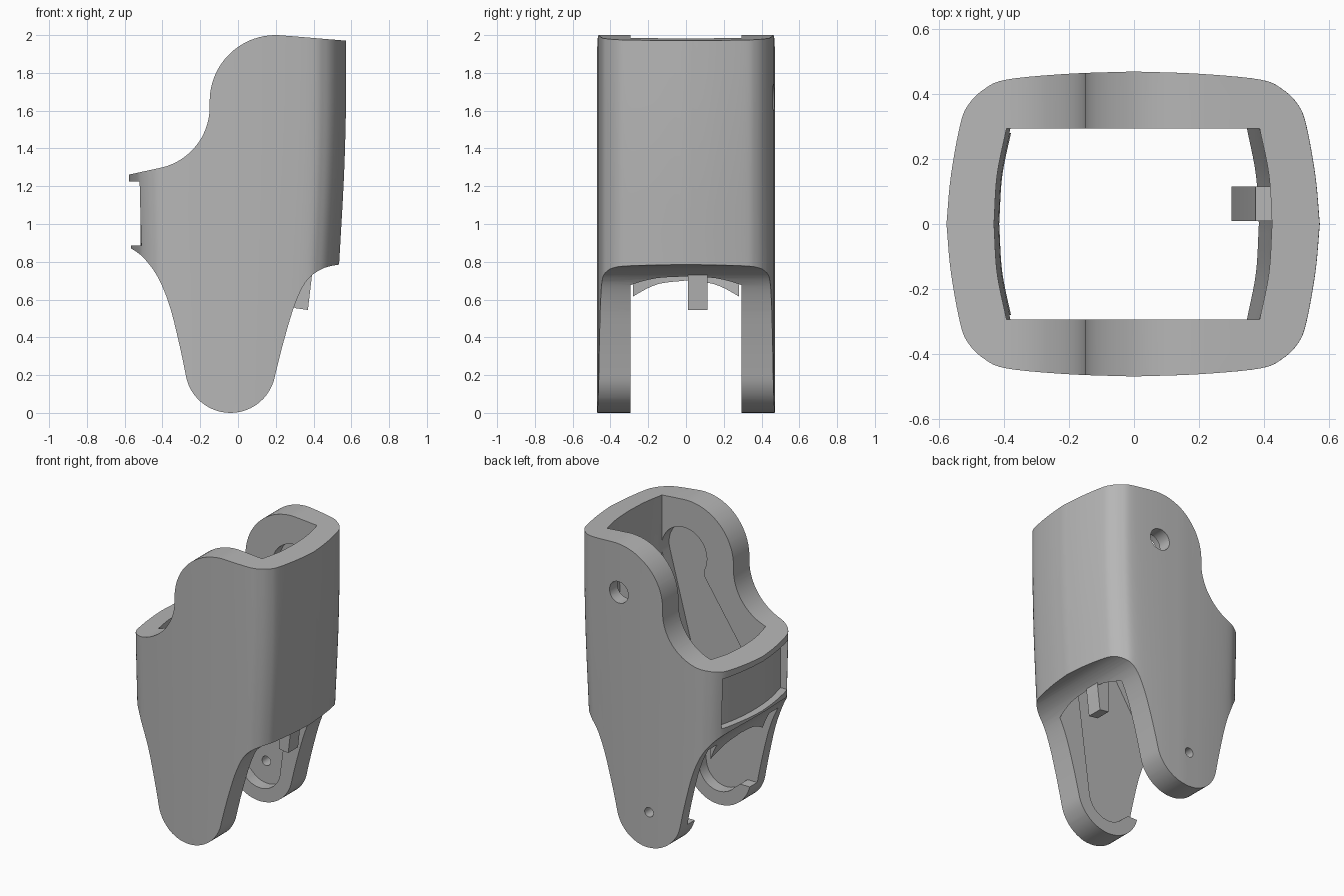
import bpy, bmesh, math
from mathutils import Vector

cube = bpy.data.objects.get("Cube")
if cube:
    bpy.data.objects.remove(cube, do_unlink=True)

grey = bpy.data.materials.new("plain grey")
grey.use_nodes = True
grey.diffuse_color = (0.47, 0.47, 0.47, 1)
grey.node_tree.nodes["Principled BSDF"].inputs["Base Color"].default_value = grey.diffuse_color


def loft(name, rings):
    """Closed solid skinned through equal-sized rings of points."""
    bm = bmesh.new()
    loops = [[bm.verts.new(p) for p in ring] for ring in rings]
    for a, b in zip(loops, loops[1:]):
        for i in range(len(a)):
            j = (i + 1) % len(a)
            bm.faces.new((a[i], a[j], b[j], b[i]))
    bm.faces.new(loops[0])
    bm.faces.new(loops[-1])
    bmesh.ops.recalc_face_normals(bm, faces=bm.faces)
    mesh = bpy.data.meshes.new(name)
    bm.to_mesh(mesh)
    bm.free()
    mesh.materials.append(grey)
    obj = bpy.data.objects.new(name, mesh)
    bpy.context.collection.objects.link(obj)
    return obj


def slab(name, pts, lo, hi):
    """Side outline (x, z) extruded along y."""
    return loft(name, [[(x, y, z) for x, z in pts] for y in (lo, hi)])


def arc(cx, cz, r, start, end, n=24):
    angles = [math.radians(start + (end - start) * i / n) for i in range(n + 1)]
    return [(cx + r * math.cos(a), cz + r * math.sin(a)) for a in angles]


def spline(pts, steps=5):
    """Smooth curve through the given points."""
    p = [Vector(q) for q in pts]
    p = [2 * p[0] - p[1]] + p + [2 * p[-1] - p[-2]]
    out = []
    for a, b, c, d in zip(p, p[1:], p[2:], p[3:]):
        for k in range(steps):
            t = k / steps
            out.append(tuple(0.5 * (2 * b + (c - a) * t + (2 * a - 5 * b + 4 * c - d) * t ** 2
                                    + (3 * b - a - 3 * c + d) * t ** 3)))
    return out + [tuple(pts[-1])]


def mirrored(quarter):
    """Quarter section from the x axis to the y axis, mirrored both ways."""
    half = quarter + [(-x, y) for x, y in quarter[-2::-1]]
    return half + [(x, -y) for x, y in half[-2:0:-1]]


def carve(body, tool, operation="DIFFERENCE"):
    mod = body.modifiers.new("carve", "BOOLEAN")
    mod.operation = operation
    mod.solver = "EXACT"
    mod.object = tool
    bpy.context.view_layer.objects.active = body
    bpy.ops.object.modifier_apply(modifier=mod.name)
    bpy.data.objects.remove(tool, do_unlink=True)


# Half widths to the left and right along the height: z, right, left
widths = spline([(-0.1, 0.49, 0.54), (0.4, 0.515, 0.555), (0.8, 0.536, 0.565),
                 (1.25, 0.561, 0.578), (1.65, 0.572, 0.58), (2.1, 0.572, 0.582)], 3)


def tube(name, section, inset):
    return loft(name, [[(x * ((right if x > 0 else left) - inset), y, z) for x, y in section]
                       for z, right, left in widths])


# Sleeve with rounded section, and its open middle
outer = mirrored(spline([(1, 0), (0.976, 0.15), (0.925, 0.31), (0.88, 0.37), (0.80, 0.415),
                         (0.68, 0.445), (0.35, 0.463), (0, 0.47)]))
inner = mirrored(spline([(1, 0), (0.978, 0.15), (0.91, 0.295)]) + [(0, 0.295)])
sleeve = tube("sleeve", outer, 0)
carve(sleeve, tube("cavity", inner, 0.147))

# Side outline: rounded high shoulder, low side and two legs
left_leg = spline([(-0.7, 0.935), (-0.565, 0.87), (-0.49, 0.81), (-0.42, 0.71),
                   (-0.36, 0.56), (-0.31, 0.36), (-0.276, 0.2)])
right_leg = spline([(0.196, 0.2), (0.245, 0.39), (0.3, 0.57), (0.36, 0.695),
                    (0.44, 0.76), (0.54, 0.786), (0.7, 0.8)])
outline = ([(0.7, 1.96)] + arc(0.2, 1.65, 0.35, 85, 180) + arc(-0.48, 1.62, 0.33, 0, -78)[1:]
           + [(-0.7, 1.235)] + left_leg[:-1] + arc(-0.04, 0.24, 0.24, 190, 350) + right_leg[1:])
carve(sleeve, slab("outline", outline, -0.6, 0.6), "INTERSECT")

# Shallow window in the low side
floor = spline([(-0.465, -0.35), (-0.503, -0.18), (-0.516, 0), (-0.503, 0.18), (-0.465, 0.35)])
window = [(-0.7, 0.35), (-0.7, -0.35)] + floor
carve(sleeve, loft("window", [[(x, y, z) for x, y in window] for z in (0.885, 1.225)]))

# Keyhole pockets inside both cheeks, open at the low edge of the legs
pocket = (arc(0.22, 1.64, 0.17, -15, 205) + [(0.07, 1.52), (-0.2, 1.12), (-0.31, 0.95), (-0.5, 0.6),
          (-0.5, 0.18), (-0.2, 0.18)] + arc(-0.04, 0.24, 0.15, 220, 350, 14) + [(0.2, 0.91)])
for side in (-1, 1):
    carve(sleeve, slab("pocket", pocket, side * 0.28, side * 0.375))

# Pin holes through the back cheek
for x, z, r in ((0.18, 1.67, 0.073), (-0.05, 0.24, 0.032)):
    carve(sleeve, slab("pin_hole", arc(x, z, r, 0, 345, 23), 0.2, 0.6))

# Guide strip along the tall inner wall
strip = slab("guide_strip", [(0.3, 0.555), (0.37, 0.545), (0.4, 0.8), (0.44, 1.2), (0.45, 1.73),
                             (0.375, 1.7), (0.3, 1.25)], 0.01, 0.115)

for obj, angle in ((sleeve, 30), (strip, 15)):
    bpy.ops.object.select_all(action="DESELECT")
    obj.select_set(True)
    bpy.context.view_layer.objects.active = obj
    bpy.ops.object.shade_smooth_by_angle(angle=math.radians(angle))
